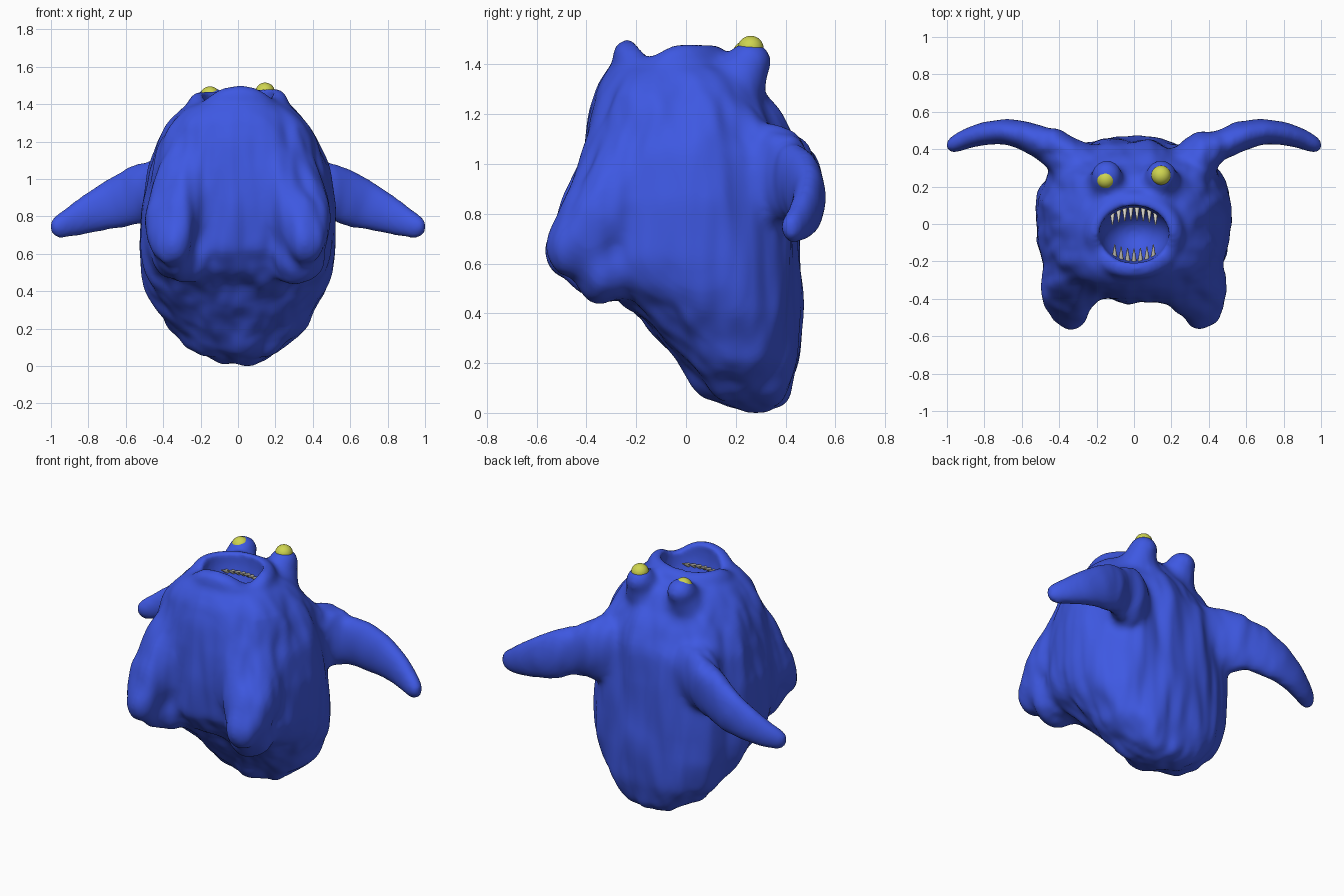
import bpy, bmesh, math
from mathutils import Vector, Matrix, noise

if "Cube" in bpy.data.objects:
    bpy.data.objects.remove(bpy.data.objects["Cube"])


def material(name, rgb):
    m = bpy.data.materials.new(name)
    m.diffuse_color = (*rgb, 1)
    m.use_nodes = True
    m.node_tree.nodes["Principled BSDF"].inputs["Base Color"].default_value = m.diffuse_color
    return m


BLUE = material("blue_fur", (0.048, 0.098, 0.76))
YELLOW = material("yellow_eye", (0.62, 0.66, 0.08))
IVORY = material("ivory_tooth", (0.66, 0.64, 0.56))


def spow(v, e):
    return math.copysign(abs(v) ** e, v)


def make_object(name, bm, mat):
    bmesh.ops.recalc_face_normals(bm, faces=bm.faces[:])
    me = bpy.data.meshes.new(name)
    bm.to_mesh(me)
    bm.free()
    me.materials.append(mat)
    ob = bpy.data.objects.new(name, me)
    bpy.context.collection.objects.link(ob)
    return ob


def loft(bm, rings, closed=False):
    """Skin a list of equal-length point rings, capping the ends if open."""
    vs = [[bm.verts.new(p) for p in r] for r in rings]
    n = len(vs[0])
    pairs = list(zip(vs, vs[1:] + vs[:1])) if closed else list(zip(vs, vs[1:]))
    for a, b in pairs:
        for i in range(n):
            j = (i + 1) % n
            bm.faces.new((a[i], a[j], b[j], b[i]))
    if not closed:
        bm.faces.new(vs[0][::-1])
        bm.faces.new(vs[-1])


def ellipsoid(bm, centre, radii):
    mat = Matrix.Translation(centre) @ Matrix.Diagonal((*radii, 1))
    bmesh.ops.create_uvsphere(bm, u_segments=32, v_segments=16, radius=1, matrix=mat)


def limb(bm, stations, side):
    """Ellipse-section limb; station = (x, y, z, horizontal radius, vertical radius)."""
    pts = [Vector((s[0] * side, s[1], s[2])) for s in stations]
    rings = []
    for k, s in enumerate(stations):
        d = (pts[min(k + 1, len(pts) - 1)] - pts[max(k - 1, 0)]).normalized()
        across = d.cross(Vector((0, 0, 1))).normalized()
        up = across.cross(d)
        rings.append([pts[k] + across * s[3] * math.cos(t) + up * s[4] * math.sin(t)
                      for t in (2 * math.pi * i / 20 for i in range(20))])
    loft(bm, rings)


# Torso: z, half width, front y, back y, front squareness, back squareness
sections = [
    (0.00, 0.10, 0.19, 0.37, 2.0, 2.0), (0.05, 0.22, 0.08, 0.42, 2.1, 2.1),
    (0.20, 0.38, -0.04, 0.455, 2.3, 2.3), (0.40, 0.48, -0.20, 0.46, 2.5, 2.4),
    (0.50, 0.51, -0.33, 0.46, 2.6, 2.4), (0.62, 0.525, -0.40, 0.455, 2.7, 2.4),
    (0.85, 0.525, -0.41, 0.45, 2.7, 2.4), (1.05, 0.49, -0.405, 0.435, 2.6, 2.4),
    (1.20, 0.425, -0.39, 0.375, 2.4, 2.3), (1.32, 0.35, -0.36, 0.30, 2.3, 2.3),
    (1.38, 0.30, -0.32, 0.25, 2.3, 2.3), (1.41, 0.22, -0.25, 0.17, 2.2, 2.2)]
bm = bmesh.new()
rings = []
for z, w, f, b, ef, eb in sections:
    ring = []
    for i in range(64):
        t = 2 * math.pi * i / 64
        e = eb if math.sin(t) > 0 else ef
        ring.append((w * spow(math.cos(t), 2 / e),
                     (f + b) / 2 + (b - f) / 2 * spow(math.sin(t), 2 / e), z))
    rings.append(ring)
loft(bm, rings)

# Arms, feet and eye stalks, mirrored
arm = [(0.24, 0.30, 0.98, 0.13, 0.19), (0.40, 0.385, 0.945, 0.11, 0.185),
       (0.55, 0.465, 0.905, 0.085, 0.165), (0.68, 0.495, 0.86, 0.07, 0.137),
       (0.80, 0.485, 0.81, 0.064, 0.11), (0.90, 0.455, 0.765, 0.056, 0.085),
       (0.97, 0.42, 0.738, 0.048, 0.066), (1.005, 0.405, 0.728, 0.028, 0.04)]
foot = [(0.20, -0.18, 1.14, 0.19, 0.18), (0.29, -0.26, 0.92, 0.195, 0.18),
        (0.335, -0.35, 0.76, 0.17, 0.18), (0.355, -0.43, 0.67, 0.13, 0.145),
        (0.36, -0.51, 0.62, 0.085, 0.10), (0.36, -0.55, 0.60, 0.04, 0.045)]
for side in (-1, 1):
    limb(bm, arm, side)
    limb(bm, foot, side)
    ellipsoid(bm, (0.31 * side, -0.30, 0.58), (0.15, 0.17, 0.14))
    ellipsoid(bm, (0.145 * side, 0.255, 1.41), (0.088, 0.092, 0.088))
    ellipsoid(bm, (0.145 * side, 0.215, 1.32), (0.11, 0.115, 0.13))

# Lip ring: raised chin, dips at the lower corners
lip = []
for i in range(48):
    t = 2 * math.pi * i / 48
    c, s = math.cos(t), math.sin(t)
    lift = 0.03 * math.exp(-((s + 1) / 0.25) ** 2) - 0.055 * math.exp(-((s + 0.5) / 0.35) ** 2)
    centre = Vector((0.205 * c, -0.06 + 0.175 * s, 1.42 + lift + 0.008 * c))
    lip.append([centre + Vector((c, s, 0)) * 0.065 * math.cos(u) + Vector((0, 0, 0.06 * math.sin(u)))
                for u in (2 * math.pi * k / 12 for k in range(12))])
loft(bm, lip, closed=True)
body = make_object("furry_body", bm, BLUE)

# Mouth cutter
bm = bmesh.new()
ellipsoid(bm, (0, -0.055, 1.45), (0.188, 0.155, 0.25))
cutter = make_object("mouth_cutter", bm, BLUE)
cutter.hide_render = True

# Fuse the parts, hollow the mouth and soften
bpy.context.view_layer.objects.active = body
body.select_set(True)


def apply_mod(kind, **props):
    m = body.modifiers.new(kind.lower(), kind)
    for k, v in props.items():
        setattr(m, k, v)
    bpy.ops.object.modifier_apply(modifier=m.name)


apply_mod('REMESH', mode='VOXEL', voxel_size=0.02)
apply_mod('SMOOTH', factor=0.5, iterations=14)
apply_mod('BOOLEAN', operation='DIFFERENCE', object=cutter, solver='EXACT')
apply_mod('REMESH', mode='VOXEL', voxel_size=0.014)
apply_mod('SMOOTH', factor=0.5, iterations=5)
bpy.data.objects.remove(cutter, do_unlink=True)

# Long vertical fur folds, fading out on the arms, face and mouth
me = body.data
moves = []
for v in me.vertices:
    p, n = v.co, v.normal
    fade = min(1, max(0, (0.62 - abs(p.x)) / 0.12)) * min(1, max(0, (1.42 - p.z) / 0.15))
    if p.z > 1.1 and math.hypot(p.x / 0.2, (p.y + 0.055) / 0.17) < 1:
        fade = 0
    folds = noise.noise(Vector((p.x * 7, p.y * 7, p.z * 1.8 + 3)))
    lumps = noise.noise(Vector((p.x * 15 + 5, p.y * 15, p.z * 3.5)))
    moves.append(p + n * (0.030 * folds + 0.009 * lumps) * fade)
for v, p in zip(me.vertices, moves):
    v.co = p
low = min(v.co.z for v in me.vertices)
for v in me.vertices:
    v.co.z -= low * max(0, 1 - v.co.z / 0.5)
for poly in me.polygons:
    poly.use_smooth = True

# Eyes
for name, x, y, z in (("left_eye", -0.15, 0.24, 1.445), ("right_eye", 0.145, 0.26, 1.465)):
    bm = bmesh.new()
    ellipsoid(bm, (x, y, z), (0.052, 0.052, 0.05))
    eye = make_object(name, bm, YELLOW)
    for poly in eye.data.polygons:
        poly.use_smooth = True

# Two rows of pointed teeth set in the mouth wall
for name, sign, count, z in (("upper_teeth", 1, 8, 1.35), ("lower_teeth", -1, 7, 1.35)):
    bm = bmesh.new()
    for i in range(count):
        x = -0.115 + 0.23 * i / (count - 1)
        if sign < 0:
            x *= 0.9
        y = -0.055 + sign * 0.148 * math.sqrt(1 - (x / 0.2) ** 2)
        direction = Vector((0, -sign, 0.5)).normalized()
        rot = direction.to_track_quat('Z', 'Y').to_matrix().to_4x4()
        bmesh.ops.create_cone(bm, cap_ends=True, segments=10, radius1=0.016, radius2=0.003,
                              depth=0.09, matrix=Matrix.Translation(Vector((x, y, z)) + direction * 0.035) @ rot)
    teeth = make_object(name, bm, IVORY)
    for poly in teeth.data.polygons:
        poly.use_smooth = len(poly.vertices) == 4
